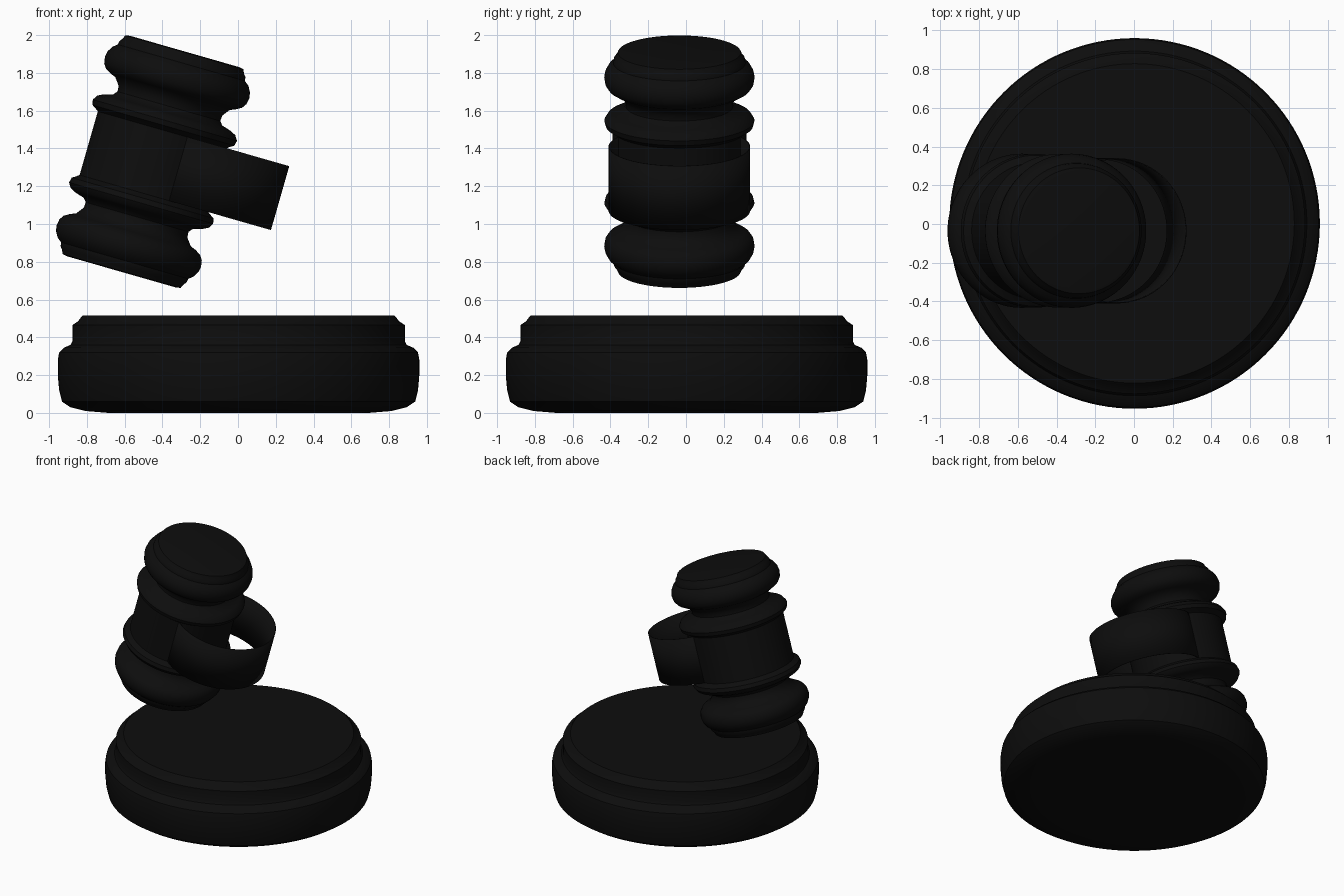
import bpy, bmesh, math
from mathutils import Matrix, Vector

cube = bpy.data.objects.get("Cube")
if cube:
    bpy.data.objects.remove(cube, do_unlink=True)

black = bpy.data.materials.new("black")
black.use_nodes = True
colour = (0.004, 0.004, 0.004, 1)
black.diffuse_color = colour
black.node_tree.nodes["Principled BSDF"].inputs["Base Color"].default_value = colour


def lathe(name, profile, place, steps=96):
    """Spin a list of (radius, height) points around the local z axis."""
    bm = bmesh.new()
    verts = [bm.verts.new((r, 0, h)) for r, h in profile]
    edges = [bm.edges.new(pair) for pair in zip(verts, verts[1:])]
    bmesh.ops.spin(bm, geom=verts + edges, cent=(0, 0, 0), axis=(0, 0, 1),
                   angle=math.tau, steps=steps)
    bmesh.ops.remove_doubles(bm, verts=bm.verts, dist=0.0005)
    bmesh.ops.recalc_face_normals(bm, faces=bm.faces)
    mesh = bpy.data.meshes.new(name)
    bm.to_mesh(mesh)
    bm.free()
    mesh.materials.append(black)
    obj = bpy.data.objects.new(name, mesh)
    bpy.context.collection.objects.link(obj)
    obj.matrix_world = place
    bpy.ops.object.select_all(action="DESELECT")
    obj.select_set(True)
    bpy.context.view_layer.objects.active = obj
    bpy.ops.object.shade_smooth_by_angle(angle=math.radians(35))
    return obj


# Round sounding block with a stepped, rounded rim
block = [(0, 0), (0.69, 0), (0.81, 0.01), (0.89, 0.03), (0.935, 0.06),
         (0.95, 0.12), (0.957, 0.2), (0.957, 0.28), (0.95, 0.32),
         (0.925, 0.345), (0.89, 0.36), (0.88, 0.38), (0.88, 0.465),
         (0.85, 0.485), (0.835, 0.505), (0.825, 0.515), (0, 0.515)]
lathe("sounding_block", block, Matrix.Translation((0.003, 0.003, 0)), 128)

# Mallet head: one half profile, mirrored about the middle
half = [(0, 0.607), (0.3, 0.607), (0.325, 0.602), (0.335, 0.58),
        (0.347, 0.565), (0.35, 0.545), (0.375, 0.525), (0.392, 0.495),
        (0.398, 0.465), (0.392, 0.43), (0.375, 0.405), (0.345, 0.387),
        (0.315, 0.375), (0.3, 0.355), (0.285, 0.335), (0.283, 0.305),
        (0.3, 0.285), (0.35, 0.27), (0.38, 0.255), (0.397, 0.228),
        (0.39, 0.2), (0.37, 0.187), (0.354, 0.175)]
head_profile = half + [(r, -h) for r, h in reversed(half)]
tilt = Matrix.Translation((-0.45, -0.035, 1.33)) @ Matrix.Rotation(math.radians(16), 4, "Y")
lathe("mallet_head", head_profile, tilt)

# Thin open band that loops out from the side of the head
band = lathe("handle_band", [(0.375, -0.176), (0.375, 0.176)],
             tilt @ Matrix.Translation(Vector((0.325, 0, 0))))
wall = band.modifiers.new("wall", "SOLIDIFY")
wall.thickness = 0.006
wall.offset = -1
